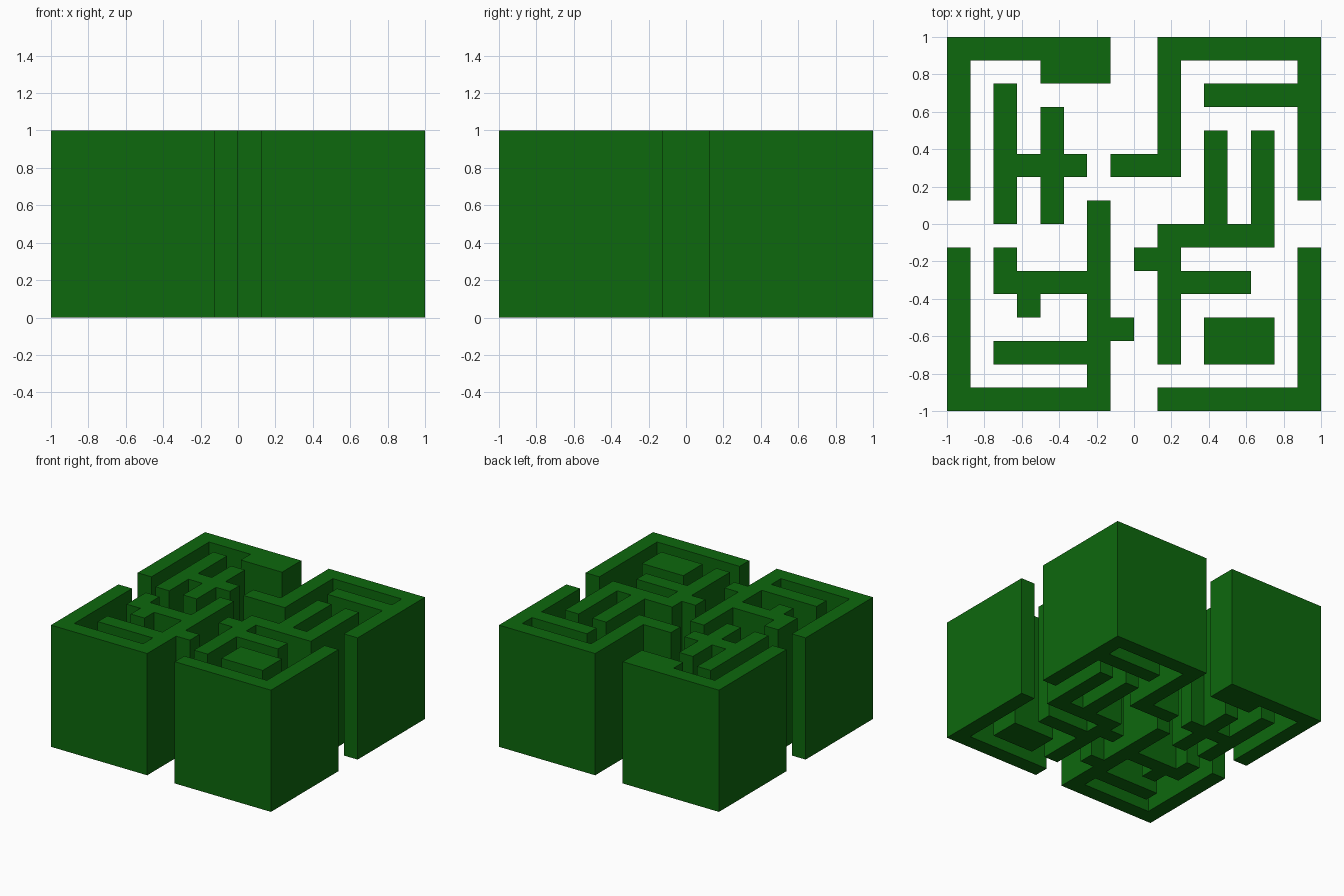
import bpy, bmesh

if "Cube" in bpy.data.objects:
    bpy.data.objects.remove(bpy.data.objects["Cube"])

CELL = 0.125   # maze is a 16 x 16 grid of cells
HEIGHT = 1.0

green = bpy.data.materials.new("hedge green")
green.diffuse_color = (0.004, 0.138, 0.004, 1)
green.use_nodes = True
green.node_tree.nodes["Principled BSDF"].inputs["Base Color"].default_value = green.diffuse_color

# Each hedge: rectangles (column start, column end, row start, row end), rows from the back
HEDGES = {
    "back_left_outer_hedge": [(0, 7, 0, 1), (4, 7, 0, 2), (0, 1, 0, 7)],
    "back_left_inner_hedge": [(2, 3, 2, 8), (4, 5, 3, 8), (2, 6, 5, 6)],
    "back_right_outer_hedge": [(9, 16, 0, 1), (15, 16, 0, 7), (11, 16, 2, 3),
                               (9, 10, 0, 6), (7, 10, 5, 6)],
    "right_inner_hedge": [(11, 12, 4, 9), (13, 14, 4, 9), (9, 14, 8, 9),
                          (9, 10, 8, 14), (8, 10, 9, 10), (9, 13, 10, 11)],
    "block_hedge": [(11, 14, 12, 14)],
    "front_right_outer_hedge": [(15, 16, 9, 16), (9, 16, 15, 16)],
    "front_left_hedge": [(0, 1, 9, 16), (0, 7, 15, 16), (6, 7, 7, 16), (6, 8, 12, 13),
                         (2, 7, 13, 14), (2, 7, 10, 11), (2, 3, 9, 11), (3, 4, 10, 12)],
}


def hedge(name, rects):
    """Union the rectangles on the cell grid and extrude them to a solid wall."""
    cells = {(c, r) for c0, c1, r0, r1 in rects
             for c in range(c0, c1) for r in range(r0, r1)}
    bm = bmesh.new()
    for c, r in sorted(cells):
        x, y = -1 + c * CELL, 1 - (r + 1) * CELL
        bm.faces.new([bm.verts.new((x + dx * CELL, y + dy * CELL, 0))
                      for dx, dy in ((0, 0), (1, 0), (1, 1), (0, 1))])
    bmesh.ops.remove_doubles(bm, verts=bm.verts[:], dist=1e-4)
    ext = bmesh.ops.extrude_face_region(bm, geom=bm.faces[:], use_keep_orig=True)
    top = [g for g in ext["geom"] if isinstance(g, bmesh.types.BMVert)]
    bmesh.ops.translate(bm, verts=top, vec=(0, 0, HEIGHT))
    bmesh.ops.dissolve_limit(bm, angle_limit=0.01, verts=bm.verts[:], edges=bm.edges[:])
    bmesh.ops.recalc_face_normals(bm, faces=bm.faces[:])
    mesh = bpy.data.meshes.new(name)
    bm.to_mesh(mesh)
    bm.free()
    mesh.materials.append(green)
    bpy.context.collection.objects.link(bpy.data.objects.new(name, mesh))


for name, rects in HEDGES.items():
    hedge(name, rects)
